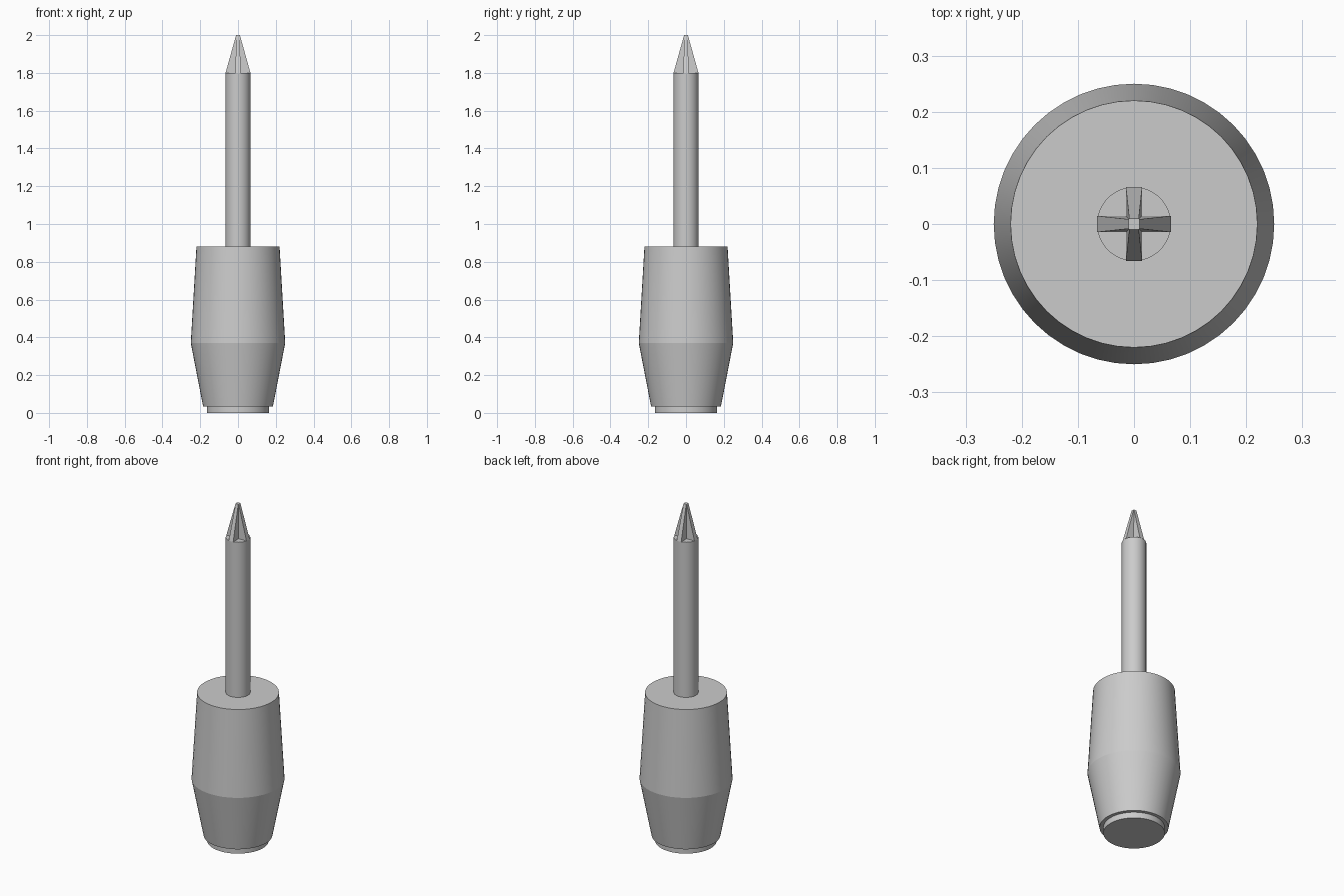
import bpy, bmesh, math

old = bpy.data.objects.get("Cube")
if old:
    bpy.data.objects.remove(old, do_unlink=True)

grey = bpy.data.materials.new("plain_grey")
grey.use_nodes = True
colour = (0.6, 0.6, 0.6, 1)
grey.diffuse_color = colour
grey.node_tree.nodes["Principled BSDF"].inputs["Base Color"].default_value = colour


def loft(name, rings, smooth=True):
    """Skin a stack of matching rings and cap both ends."""
    bm = bmesh.new()
    loops = [[bm.verts.new(p) for p in ring] for ring in rings]
    n = len(loops[0])
    for a, b in zip(loops, loops[1:]):
        for i in range(n):
            j = (i + 1) % n
            bm.faces.new((a[i], a[j], b[j], b[i]))
    bm.faces.new(loops[0][::-1])
    bm.faces.new(loops[-1])
    bmesh.ops.recalc_face_normals(bm, faces=bm.faces)
    mesh = bpy.data.meshes.new(name)
    bm.to_mesh(mesh)
    bm.free()
    mesh.materials.append(grey)
    obj = bpy.data.objects.new(name, mesh)
    bpy.context.collection.objects.link(obj)
    if smooth:
        bpy.ops.object.select_all(action="DESELECT")
        obj.select_set(True)
        bpy.context.view_layer.objects.active = obj
        bpy.ops.object.shade_smooth_by_angle(angle=math.radians(11))
    return obj


def circle(radius, z, n=48):
    return [(radius * math.cos(math.tau * i / n),
             radius * math.sin(math.tau * i / n), z) for i in range(n)]


def cross(reach, half, z):
    """Plus-shaped outline: three corners repeated for each quarter turn."""
    points = []
    for k in range(4):
        c, s = round(math.cos(k * math.pi / 2)), round(math.sin(k * math.pi / 2))
        for x, y in ((reach, -half), (reach, half), (half, half)):
            points.append((x * c - y * s, x * s + y * c, z))
    return points


# Handle with a wide grip and a recessed end cap
loft("handle", [circle(0.165, 0), circle(0.165, 0.035), circle(0.185, 0.035),
                circle(0.25, 0.37), circle(0.22, 0.88)])

# Straight shaft
loft("shaft", [circle(0.066, 0.86), circle(0.066, 1.8)])

# Tapered cross-shaped tip
loft("cross_tip", [cross(0.066, 0.0145, 1.8), cross(0.01, 0.0085, 2.0)], smooth=False)
